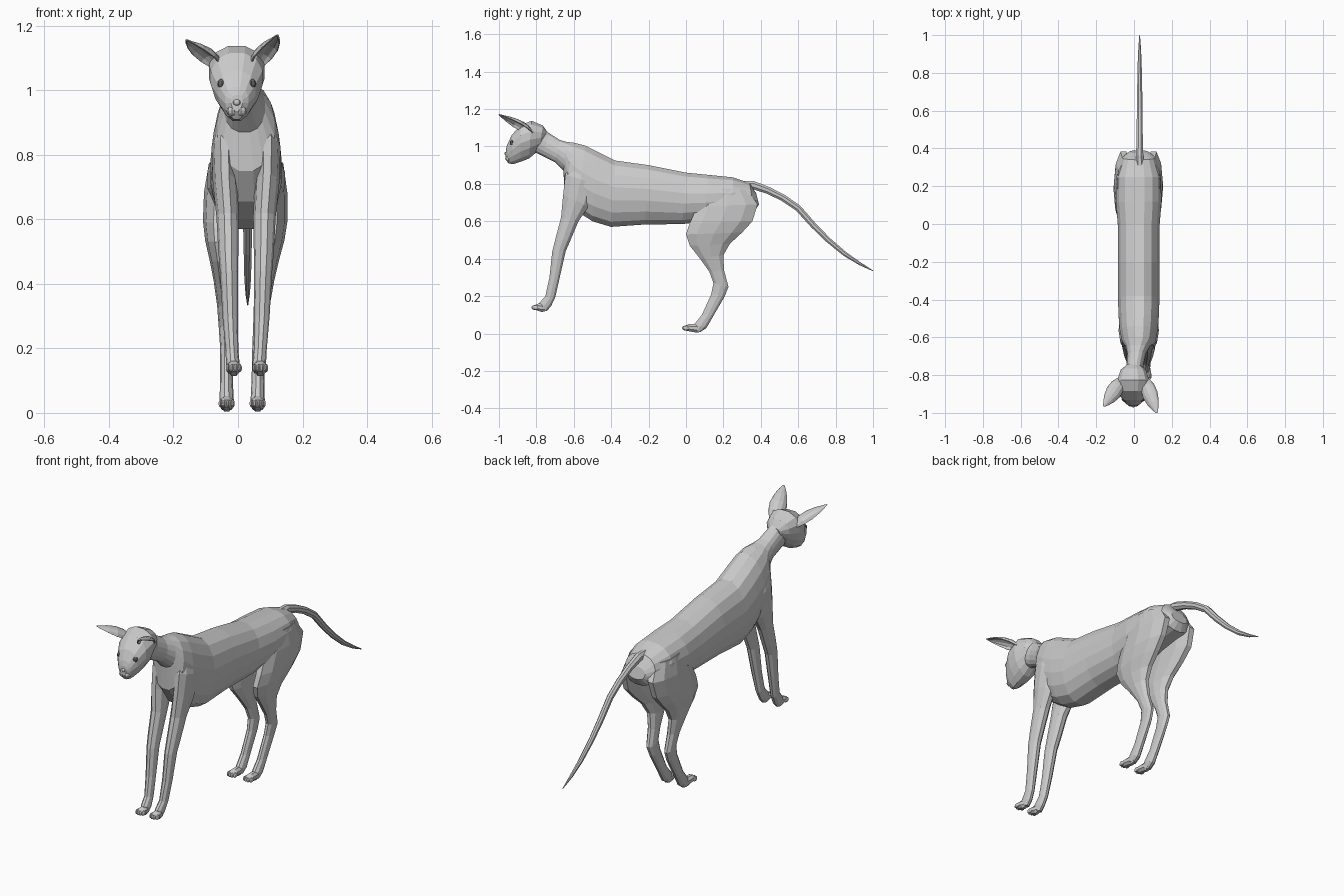
import bpy, bmesh, math
from mathutils import Vector

CX = 0.025  # body mid line, the head is turned slightly off it


def finish(name, bm):
    bmesh.ops.recalc_face_normals(bm, faces=bm.faces[:])
    me = bpy.data.meshes.new(name)
    bm.to_mesh(me)
    bm.free()
    ob = bpy.data.objects.new(name, me)
    bpy.context.collection.objects.link(ob)
    return ob


def loft(name, rings, n=12, egg=0.0, power=1.0):
    """Rings: (yA, zA, yB, zB, x centre, half width); A to B is the section's side-view chord."""
    bm = bmesh.new()
    loops = []
    for ya, za, yb, zb, c, hw in rings:
        loop = []
        for i in range(n):
            a = math.tau * (i + 0.5) / n - math.pi / 2
            s, k = math.sin(a), math.cos(a)
            k = math.copysign(abs(k) ** power, k)
            t = 0.5 + 0.5 * s / math.cos(math.pi / n)
            loop.append(bm.verts.new((c + hw * k * (1 + egg * s),
                                      ya + (yb - ya) * t, za + (zb - za) * t)))
        loops.append(loop)
    for p, q in zip(loops, loops[1:]):
        for i in range(n):
            j = (i + 1) % n
            bm.faces.new((p[i], p[j], q[j], q[i]))
    bm.faces.new(loops[0])
    bm.faces.new(loops[-1])
    return finish(name, bm)


def ball(name, loc, scale, u=8, v=6):
    bm = bmesh.new()
    bmesh.ops.create_uvsphere(bm, u_segments=u, v_segments=v, radius=1)
    for vert in bm.verts:
        vert.co = Vector(loc) + Vector(a * b for a, b in zip(vert.co, scale))
    return finish(name, bm)


# torso and neck
loft("torso", [
    (0.39, 0.69, 0.375, 0.75, CX, 0.05),
    (0.365, 0.65, 0.34, 0.805, CX, 0.09),
    (0.25, 0.63, 0.25, 0.835, CX, 0.12),
    (0.10, 0.60, 0.12, 0.848, CX, 0.122),
    (-0.02, 0.585, 0.0, 0.86, CX, 0.112),
    (-0.22, 0.583, -0.2, 0.90, CX, 0.112),
    (-0.40, 0.57, -0.38, 0.925, CX, 0.112),
    (-0.50, 0.60, -0.48, 0.975, CX, 0.108),
    (-0.585, 0.655, -0.54, 1.005, CX, 0.103),
    (-0.65, 0.75, -0.60, 1.02, CX, 0.09),
    (-0.655, 0.87, -0.64, 1.025, 0.02, 0.065),
    (-0.70, 0.915, -0.675, 1.035, 0.014, 0.05),
    (-0.77, 0.95, -0.73, 1.07, 0.005, 0.045),
    (-0.83, 0.98, -0.77, 1.10, 0.0, 0.05)], n=16, power=0.85)

# head
HX = -0.004
loft("head", [
    (-0.745, 1.03, -0.74, 1.075, HX, 0.03),
    (-0.785, 0.98, -0.765, 1.112, HX, 0.066),
    (-0.84, 0.935, -0.825, 1.137, HX, 0.086),
    (-0.885, 0.918, -0.885, 1.115, HX, 0.08),
    (-0.925, 0.905, -0.932, 1.06, HX, 0.058),
    (-0.95, 0.91, -0.956, 1.01, HX, 0.036),
    (-0.965, 0.935, -0.963, 0.985, HX, 0.018)], n=14, egg=0.22, power=0.9)
ball("nose", (HX, -0.962, 0.962), (0.013, 0.009, 0.010))

for s, side in ((-1, "left"), (1, "right")):
    # eyes and muzzle pads
    eye = ball("eye_" + side, (HX + s * 0.046, -0.928, 1.02), (0.015, 0.014, 0.016))
    mat = bpy.data.materials.new("eye_grey_" + side)
    mat.diffuse_color = (0.12, 0.12, 0.12, 1)
    eye.data.materials.append(mat)
    ball("muzzle_" + side, (HX + s * 0.014, -0.95, 0.937), (0.018, 0.017, 0.017))

    # cupped ear, open towards the front and below
    base = Vector((HX + s * 0.058, -0.825, 1.078))
    tip = Vector((-0.16, -0.965, 1.155)) if s < 0 else Vector((0.122, -1.0, 1.17))
    axis = (tip - base).normalized()
    opening = Vector((s * 0.45, -0.5, -0.75))
    opening = (opening - axis * opening.dot(axis)).normalized()
    wide = axis.cross(opening)
    bm = bmesh.new()
    rows = []
    for t, w, d in ((0, 0.022, 0.015), (0.2, 0.037, 0.028), (0.45, 0.041, 0.028),
                    (0.7, 0.03, 0.018), (0.88, 0.015, 0.007), (1, 0.002, 0.001)):
        rows.append([bm.verts.new(base.lerp(tip, t) + wide * w * math.cos(a)
                                  - opening * (d * math.sin(a) - 0.012 * (1 - t)))
                     for a in (math.pi * i / 6 for i in range(7))])
    for p, q in zip(rows, rows[1:]):
        for i in range(6):
            bm.faces.new((p[i], p[i + 1], q[i + 1], q[i]))
    ear = finish("ear_" + side, bm)
    sol = ear.modifiers.new("thickness", "SOLIDIFY")
    sol.thickness = 0.005
    sol.offset = 0

    # front leg: side-view chord, offset from mid line, half width
    front = [(-0.60, 0.95, -0.50, 0.93, 0.05, 0.03),
             (-0.645, 0.85, -0.48, 0.80, 0.067, 0.04),
             (-0.657, 0.74, -0.52, 0.68, 0.065, 0.038),
             (-0.668, 0.62, -0.575, 0.60, 0.057, 0.035),
             (-0.70, 0.50, -0.617, 0.50, 0.055, 0.031),
             (-0.715, 0.44, -0.643, 0.44, 0.053, 0.028),
             (-0.73, 0.30, -0.675, 0.30, 0.049, 0.024),
             (-0.752, 0.20, -0.70, 0.19, 0.044, 0.02),
             (-0.785, 0.162, -0.722, 0.145, 0.041, 0.021),
             (-0.79, 0.135, -0.745, 0.12, 0.041, 0.018)]
    loft("front_leg_" + side, [r[:4] + (CX + s * r[4], r[5]) for r in front], n=10)

    # hind leg
    hind = [(0.10, 0.78, 0.33, 0.77, 0.065, 0.05),
            (0.06, 0.68, 0.383, 0.69, 0.08, 0.049),
            (0.02, 0.59, 0.355, 0.60, 0.084, 0.047),
            (0.0, 0.53, 0.30, 0.54, 0.08, 0.043),
            (0.02, 0.47, 0.235, 0.48, 0.072, 0.036),
            (0.075, 0.40, 0.20, 0.42, 0.064, 0.03),
            (0.125, 0.33, 0.203, 0.34, 0.057, 0.025),
            (0.147, 0.27, 0.227, 0.25, 0.053, 0.022),
            (0.135, 0.21, 0.208, 0.20, 0.05, 0.02),
            (0.085, 0.10, 0.15, 0.10, 0.049, 0.02),
            (0.045, 0.05, 0.11, 0.03, 0.048, 0.022),
            (0.045, 0.02, 0.075, 0.007, 0.048, 0.018)]
    loft("hind_leg_" + side, [r[:4] + (CX - 0.012 * min(1, i / 9) + s * r[4], r[5])
                              for i, r in enumerate(hind)], n=10)

    # paws with four toes each
    for part, x, y, z in (("front", 0.028 + s * 0.041, -0.825, 0.115),
                          ("hind", 0.013 + s * 0.048, -0.02, 0.005)):
        back = 0.07 if part == "front" else 0.10
        loft(f"{part}_paw_{side}", [
            (y + back, z + 0.003, y + back, z + 0.035, x, 0.016),
            (y + back * 0.75, z, y + back * 0.75, z + 0.046, x, 0.021),
            (y + 0.03, z + 0.008, y + 0.035, z + 0.045, x, 0.023),
            (y + 0.008, z + 0.014, y + 0.01, z + 0.035, x, 0.019)], n=8)
        for i in range(4):
            k = i - 1.5
            ball(f"{part}_toe_{side}_{i + 1}",
                 (x + k * 0.0125, y + 0.012 + abs(k) * 0.006, z + 0.024),
                 (0.0072, 0.018, 0.013), 6, 5)

# tail
path = [(0.29, 0.79, 0.026), (0.36, 0.793, 0.022), (0.44, 0.765, 0.019), (0.52, 0.725, 0.018),
        (0.60, 0.67, 0.017), (0.68, 0.58, 0.016), (0.76, 0.50, 0.014), (0.85, 0.425, 0.012),
        (0.93, 0.373, 0.008), (1.0, 0.335, 0.002)]
rings = []
for i, (y, z, r) in enumerate(path):
    y0, z0, _ = path[max(i - 1, 0)]
    y1, z1, _ = path[min(i + 1, len(path) - 1)]
    d = math.hypot(y1 - y0, z1 - z0)
    ny, nz = -(z1 - z0) / d * r, (y1 - y0) / d * r
    rings.append((y - ny, z - nz, y + ny, z + nz, 0.03, r * 0.95))
loft("tail", rings, n=8)
